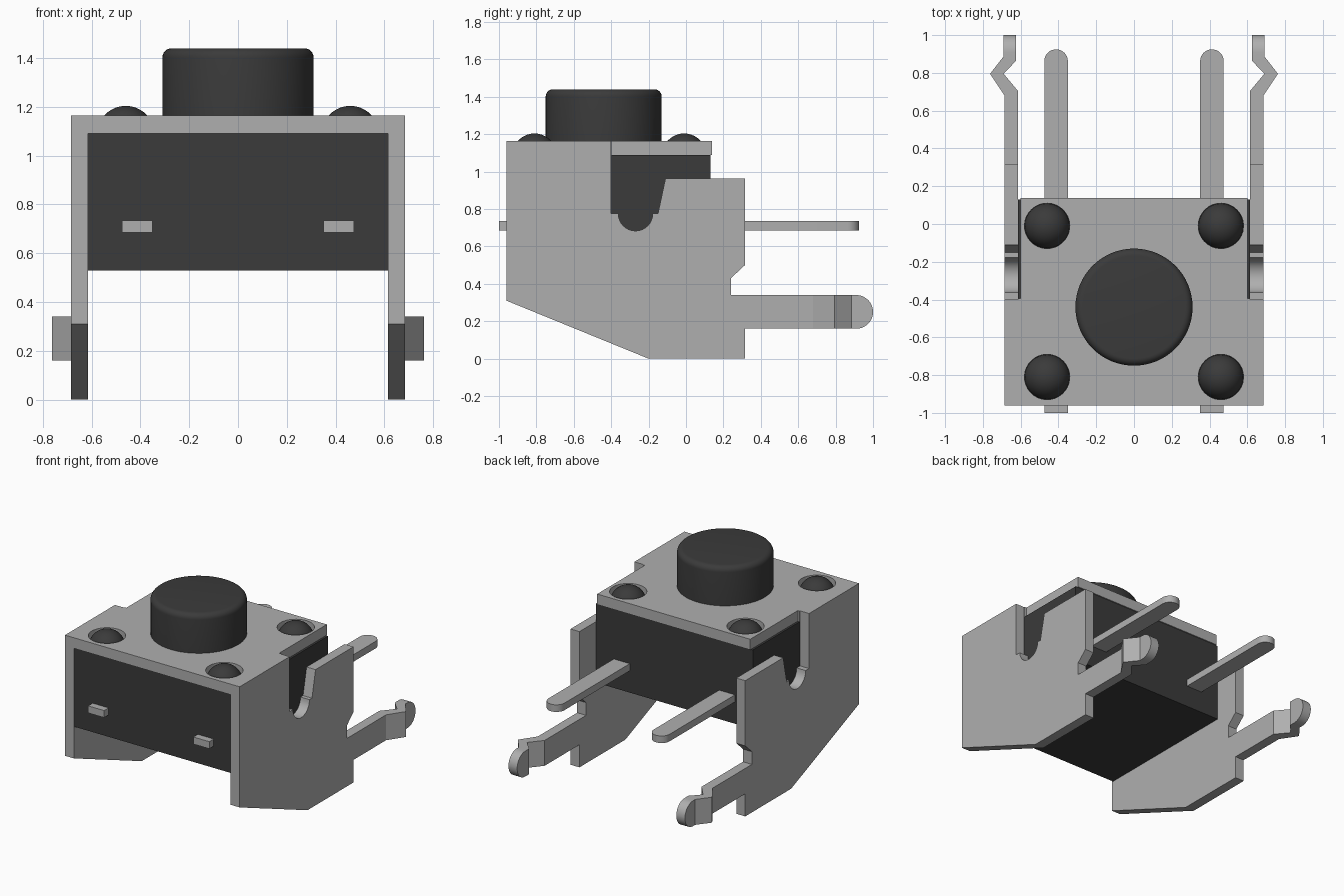
import bpy, bmesh
from math import sin, cos, pi, radians, sqrt
from mathutils import Matrix, Vector

cube = bpy.data.objects.get("Cube")
if cube:
    bpy.data.objects.remove(cube, do_unlink=True)


def material(name, value):
    m = bpy.data.materials.new(name)
    m.use_nodes = True
    colour = (value, value, value, 1)
    m.diffuse_color = colour
    bsdf = next(n for n in m.node_tree.nodes if n.type == 'BSDF_PRINCIPLED')
    bsdf.inputs["Base Color"].default_value = colour
    return m


METAL = material("grey metal", 0.43)
PLASTIC = material("black plastic", 0.043)


def finish(ob, mat):
    """Weld, fix normals, colour and shade an object."""
    bm = bmesh.new()
    bm.from_mesh(ob.data)
    bmesh.ops.remove_doubles(bm, verts=bm.verts, dist=0.0002)
    bmesh.ops.recalc_face_normals(bm, faces=bm.faces)
    bm.to_mesh(ob.data)
    bm.free()
    ob.data.materials.clear()
    ob.data.materials.append(mat)
    bpy.ops.object.select_all(action='DESELECT')
    ob.select_set(True)
    bpy.context.view_layer.objects.active = ob
    bpy.ops.object.shade_smooth_by_angle(angle=radians(30))
    return ob


def add_mesh(name, mesh, mat):
    ob = bpy.data.objects.new(name, mesh)
    bpy.context.collection.objects.link(ob)
    return finish(ob, mat)


def arc(cx, cy, r, a0, a1, n=16):
    return [(cx + r * cos(radians(a0 + (a1 - a0) * i / n)),
             cy + r * sin(radians(a0 + (a1 - a0) * i / n))) for i in range(n + 1)]


def prism(name, loops, lo, hi, mat, axis='Z'):
    """Extrude outlines (first outer, others holes) along Z, or along X from YZ."""
    cu = bpy.data.curves.new(name, 'CURVE')
    cu.dimensions = '2D'
    cu.fill_mode = 'BOTH'
    cu.extrude = (hi - lo) / 2
    for loop in loops:
        sp = cu.splines.new('POLY')
        sp.points.add(len(loop) - 1)
        for p, (a, b) in zip(sp.points, loop):
            p.co = (a, b, 0, 1)
        sp.use_cyclic_u = True
    tmp = bpy.data.objects.new(name + "_outline", cu)
    bpy.context.collection.objects.link(tmp)
    dg = bpy.context.evaluated_depsgraph_get()
    mesh = bpy.data.meshes.new_from_object(tmp.evaluated_get(dg))
    bpy.data.objects.remove(tmp, do_unlink=True)
    mesh.transform(Matrix.Translation((0, 0, (lo + hi) / 2)))
    if axis == 'X':
        mesh.transform(Matrix(((0, 0, 1, 0), (1, 0, 0, 0), (0, 1, 0, 0), (0, 0, 0, 1))))
    return add_mesh(name, mesh, mat)


def lathe(name, profile, x, y, mat, steps=48):
    """Turn an (r, z) profile about a vertical axis."""
    bm = bmesh.new()
    vs = [bm.verts.new((x + r, y, z)) for r, z in profile]
    es = [bm.edges.new(e) for e in zip(vs, vs[1:])]
    bmesh.ops.spin(bm, geom=vs + es, cent=(x, y, 0), axis=(0, 0, 1),
                   angle=2 * pi, steps=steps, use_duplicate=False)
    mesh = bpy.data.meshes.new(name)
    bm.to_mesh(mesh)
    bm.free()
    return add_mesh(name, mesh, mat)


def loft(name, sections, mat):
    """Skin a run of four-cornered sections and cap the ends."""
    bm = bmesh.new()
    rings = [[bm.verts.new(c) for c in s] for s in sections]
    for a, b in zip(rings, rings[1:]):
        for i in range(4):
            j = (i + 1) % 4
            bm.faces.new((a[i], a[j], b[j], b[i]))
    bm.faces.new(rings[0])
    bm.faces.new(rings[-1])
    mesh = bpy.data.meshes.new(name)
    bm.to_mesh(mesh)
    bm.free()
    return add_mesh(name, mesh, mat)


TOP, UNDER = 1.165, 1.09
INNER, OUTER = 0.615, 0.685
BUMPS = [(x, y) for x in (-0.46, 0.46) for y in (-0.81, -0.01)]

# Switch housing
prism("housing", [[(-INNER, -0.95), (INNER, -0.95), (INNER, 0.13), (-INNER, 0.13)]],
      0.53, UNDER, PLASTIC)

# Cover plate, narrower at the back, with holes for the rivets
cover = [(-INNER, -0.96), (INNER, -0.96), (INNER, -0.395), (0.6, -0.395),
         (0.6, 0.138), (-0.6, 0.138), (-0.6, -0.395), (-INNER, -0.395)]
prism("cover_plate", [cover] + [arc(x, y, 0.12, 0, 345, 31) for x, y in BUMPS],
      UNDER, TOP, METAL)

# Domed rivets in the cover
for i, (x, y) in enumerate(BUMPS):
    dome = [(r, 1.085 + h) for r, h in arc(0, 0, 0.119, 0, 90, 10)]
    lathe("rivet_%d" % (i + 1), dome, x, y, PLASTIC, 32)

# Push button with a rounded rim
rim = arc(0.272, 1.402, 0.038, 0, 90, 6)
lathe("push_button", [(0.31, UNDER)] + rim + [(0, 1.44)], 0, -0.44, PLASTIC, 64)

# Side bracket outline in y, z
bracket = ([(-0.96, 0.31), (-0.2, 0), (0.315, 0), (0.315, 0.34), (0.24, 0.34),
            (0.24, 0.43), (0.315, 0.5), (0.315, 0.962), (-0.11, 0.962), (-0.15, 0.775)]
           + arc(-0.27, 0.775, 0.092, 0, -180)
           + [(-0.4, 0.775), (-0.4, TOP), (-0.96, TOP)])

# Kinked snap arm: inner x, inner y, outer x, outer y
kink = [(0.615, 0.315, 0.685, 0.315), (0.615, 0.705, 0.685, 0.68),
        (0.69, 0.795, 0.762, 0.795), (0.624, 0.865, 0.692, 0.885)]
TIP, HALF, MID = 0.91, 0.09, 0.25

for side, s in (("left", 1), ("right", -1)):
    lo, hi = sorted((s * INNER, s * OUTER))
    prism(side + "_bracket", [bracket], lo, hi, METAL, 'X')

    def section(xi, yi, xo, yo, h):
        return [(s * xi, yi, MID - h), (s * xo, yo, MID - h),
                (s * xo, yo, MID + h), (s * xi, yi, MID + h)]

    parts = [section(*k, HALF) for k in kink]
    for i in range(13):
        a = radians(i * 7.4)
        y = TIP + HALF * sin(a)
        parts.append(section(0.624, y, 0.692, y, HALF * cos(a)))
    loft(side + "_snap_arm", parts, METAL)

    # Terminal pin running through the housing, rounded at the back
    pin = [(s * 0.4125 - 0.0625, -1), (s * 0.4125 + 0.0625, -1)]
    pin += arc(s * 0.4125, 0.862, 0.0625, 0, 180)
    prism(side + "_terminal", [pin], 0.685, 0.735, METAL)
